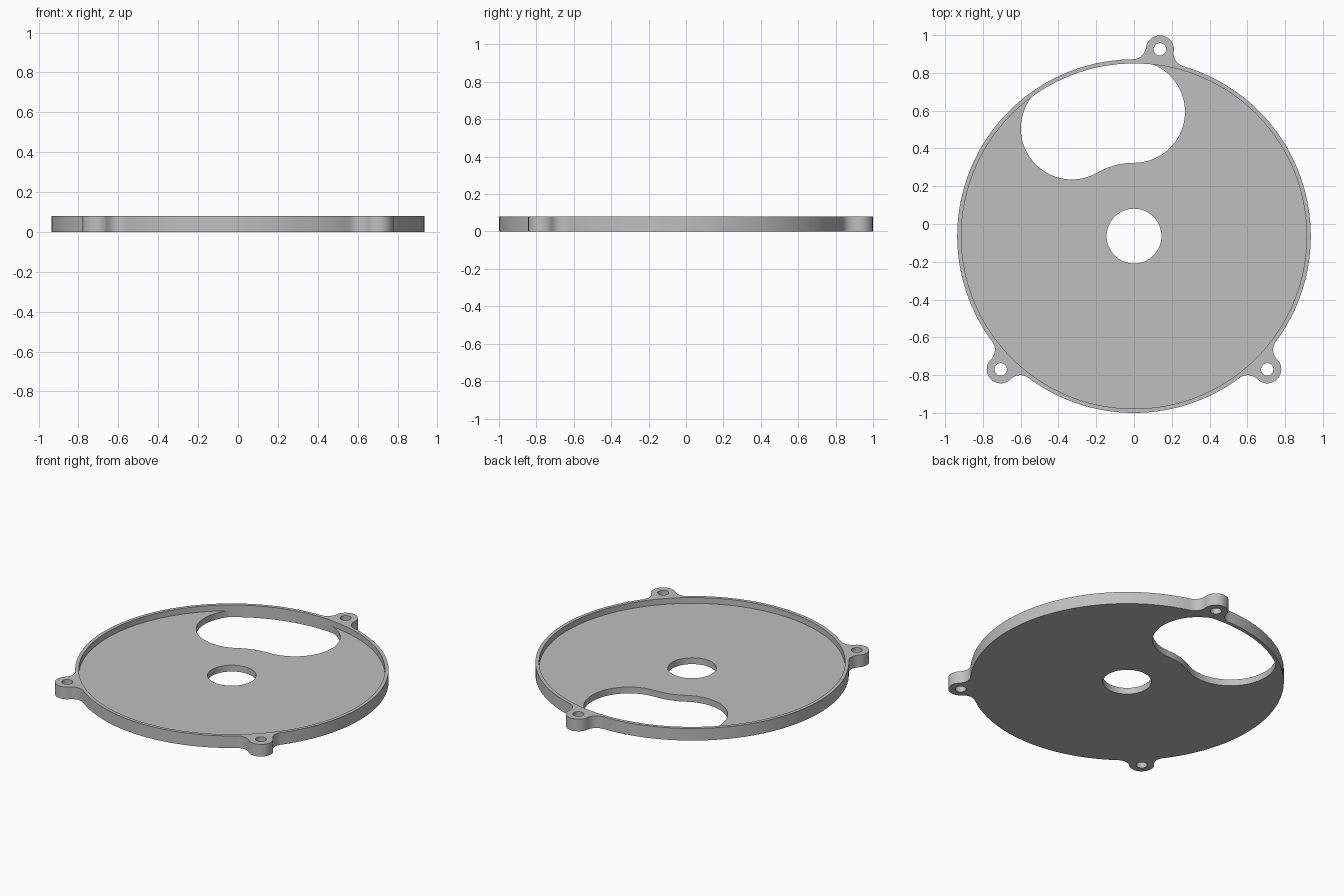
import bpy
import bmesh
from math import sin, cos, acos, pi, radians
from mathutils import Vector

if "Cube" in bpy.data.objects:
    bpy.data.objects.remove(bpy.data.objects["Cube"])

# Main dimensions
CENTRE = Vector((0, -0.064))
HEIGHT, FLOOR = 0.08, 0.042
R_BODY, R_RECESS, R_BORE = 0.936, 0.914, 0.145
R_LUG, R_SCREW, R_FILLET, LUG_DIST = 0.074, 0.033, 0.072, 0.998
LUG_ANGLES = [radians(a) for a in (82.1, 225, 315)]
SLOT_DIST, SLOT_HALF = 0.658, 0.27

grey = bpy.data.materials.new("plain grey")
grey.use_nodes = True
grey.diffuse_color = (0.52, 0.52, 0.52, 1)
grey.node_tree.nodes["Principled BSDF"].inputs["Base Color"].default_value = grey.diffuse_color


def polar(r, a, c=CENTRE):
    return c + Vector((cos(a), sin(a))) * r


def arc(c, r, a0, a1, n):
    return [polar(r, a0 + (a1 - a0) * i / n, c) for i in range(n + 1)]


def circle(c, r, n):
    return arc(c, r, 0, 2 * pi, n)


def prism(name, outline, z0, z1):
    """Extrude a closed outline between two heights."""
    bm = bmesh.new()
    pts = [p for i, p in enumerate(outline) if (p - outline[i - 1]).length > 1e-5]
    base = bm.faces.new([bm.verts.new((p.x, p.y, z0)) for p in pts])
    top = bmesh.ops.extrude_face_region(bm, geom=[base])["geom"]
    bmesh.ops.translate(bm, vec=(0, 0, z1 - z0),
                        verts=[v for v in top if isinstance(v, bmesh.types.BMVert)])
    bmesh.ops.recalc_face_normals(bm, faces=bm.faces)
    mesh = bpy.data.meshes.new(name)
    bm.to_mesh(mesh)
    bm.free()
    mesh.materials.append(grey)
    obj = bpy.data.objects.new(name, mesh)
    bpy.context.collection.objects.link(obj)
    return obj


def combine(target, tool, operation):
    """Apply a boolean and discard the tool."""
    mod = target.modifiers.new(operation.lower(), "BOOLEAN")
    mod.object, mod.operation, mod.solver = tool, operation, "EXACT"
    bpy.context.view_layer.objects.active = target
    bpy.ops.object.modifier_apply(modifier=mod.name)
    bpy.data.objects.remove(tool)


# Body outline: round wall with filleted screw lugs
reach, lug_reach = R_BODY + R_FILLET, R_LUG + R_FILLET
theta = acos((LUG_DIST**2 + reach**2 - lug_reach**2) / (2 * LUG_DIST * reach))
beta = acos((LUG_DIST**2 + lug_reach**2 - reach**2) / (2 * LUG_DIST * lug_reach))
outline = []
for i, a in enumerate(LUG_ANGLES):
    following = LUG_ANGLES[(i + 1) % 3] + (2 * pi if i == 2 else 0)
    outline += arc(polar(reach, a - theta), R_FILLET, a - theta + pi, a + beta, 10)
    outline += arc(polar(LUG_DIST, a), R_LUG, a + beta - pi, a + pi - beta, 24)
    outline += arc(polar(reach, a + theta), R_FILLET, a - beta, a + theta - pi, 10)
    outline += arc(CENTRE, R_BODY, a + theta, following - theta, 56)

# Outer wall with lugs and screw holes
plate = prism("cover_plate", outline, 0, HEIGHT)
combine(plate, prism("recess_cutter", circle(CENTRE, R_RECESS, 160), -1, 1), "DIFFERENCE")
for a in LUG_ANGLES:
    hole = prism("screw_cutter", circle(polar(LUG_DIST, a), R_SCREW, 32), -1, 1)
    combine(plate, hole, "DIFFERENCE")

# Thin floor with centre bore and curved slot
floor = prism("floor", circle(CENTRE, R_RECESS + 0.008, 160), 0, FLOOR)
combine(floor, prism("bore_cutter", circle(CENTRE, R_BORE, 64), -1, 1), "DIFFERENCE")
a0, a1 = radians(90), radians(120)
slot = arc(CENTRE, SLOT_DIST + SLOT_HALF, a0, a1, 24)
slot += arc(polar(SLOT_DIST, a1), SLOT_HALF, a1, a1 + pi, 40)
slot += arc(CENTRE, SLOT_DIST - SLOT_HALF, a1, a0, 16)
slot += arc(polar(SLOT_DIST, a0), SLOT_HALF, a0 + pi, a0 + 2 * pi, 40)
combine(floor, prism("slot_cutter", slot, -1, 1), "DIFFERENCE")
combine(plate, floor, "UNION")

# Smooth curved walls, crisp rims
bpy.ops.object.select_all(action="DESELECT")
plate.select_set(True)
bpy.context.view_layer.objects.active = plate
bpy.ops.object.shade_smooth_by_angle(angle=radians(30))
